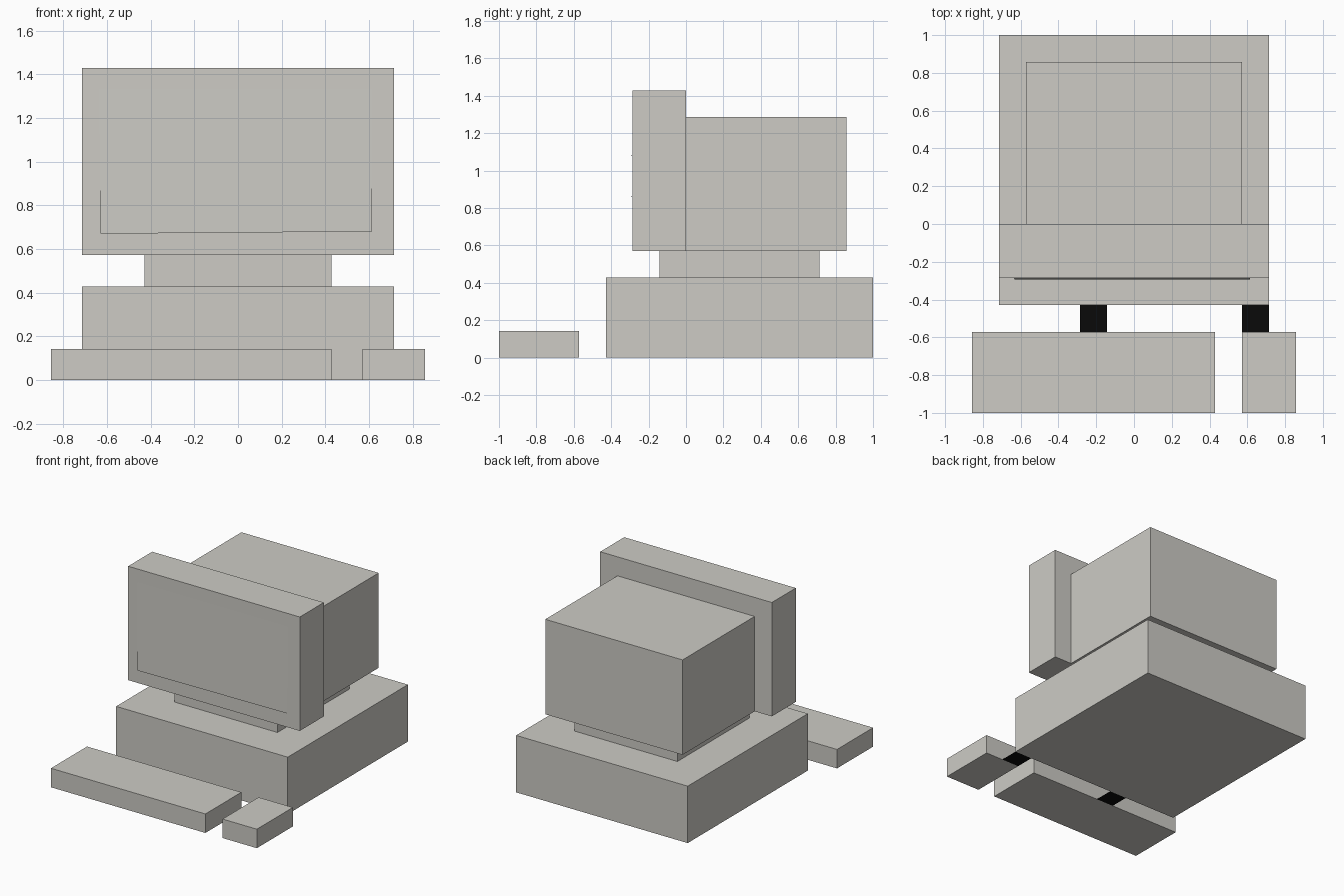
import bpy

if "Cube" in bpy.data.objects:
    bpy.data.objects.remove(bpy.data.objects["Cube"])

U = 1 / 7  # the model sits on a grid of sevenths


def material(name, rgb):
    mat = bpy.data.materials.new(name)
    mat.diffuse_color = (*rgb, 1)
    mat.use_nodes = True
    mat.node_tree.nodes["Principled BSDF"].inputs["Base Color"].default_value = mat.diffuse_color
    return mat


beige = material("beige_grey_plastic", (0.61, 0.60, 0.56))
black = material("black_cable", (0.003, 0.003, 0.003))


def add_mesh(name, verts, faces, mat):
    mesh = bpy.data.meshes.new(name)
    mesh.from_pydata(verts, [], faces)
    mesh.materials.append(mat)
    obj = bpy.data.objects.new(name, mesh)
    bpy.context.collection.objects.link(obj)
    return obj


def box(name, xs, ys, zs):
    """Box from ranges given in grid units."""
    verts = [(x * U, y * U, z * U) for z in zs for y in ys for x in xs]
    faces = [(0, 2, 3, 1), (4, 5, 7, 6), (0, 1, 5, 4),
             (2, 6, 7, 3), (0, 4, 6, 2), (1, 3, 7, 5)]
    return add_mesh(name, verts, faces, beige)


# Computer case, monitor and its stand
box("computer_case", (-5, 5), (-3, 7), (0, 3))
box("monitor_stand", (-3, 3), (-1, 5), (3, 4))
box("monitor_front", (-5, 5), (-2, 0), (4, 10))
box("monitor_back", (-4, 4), (0, 6), (4, 9))

# Keyboard and mouse
box("keyboard", (-6, 3), (-7, -4), (0, 1))
box("mouse", (4, 6), (-7, -4), (0, 1))

# Screen panel, leaning slightly out of the monitor at its lower edge
add_mesh("screen", [(-0.63, -0.295, 0.67), (0.615, -0.295, 0.68),
                    (0.615, -0.287, 1.33), (-0.635, -0.287, 1.33)],
         [(0, 1, 2, 3)], beige)

# Flat cables on the ground linking keyboard and mouse to the case
for name, x in (("keyboard_cable", -2), ("mouse_cable", 4)):
    add_mesh(name, [(x * U, -4 * U, 0), ((x + 1) * U, -4 * U, 0),
                    ((x + 1) * U, -3 * U, 0), (x * U, -3 * U, 0)],
             [(0, 1, 2, 3)], black)
